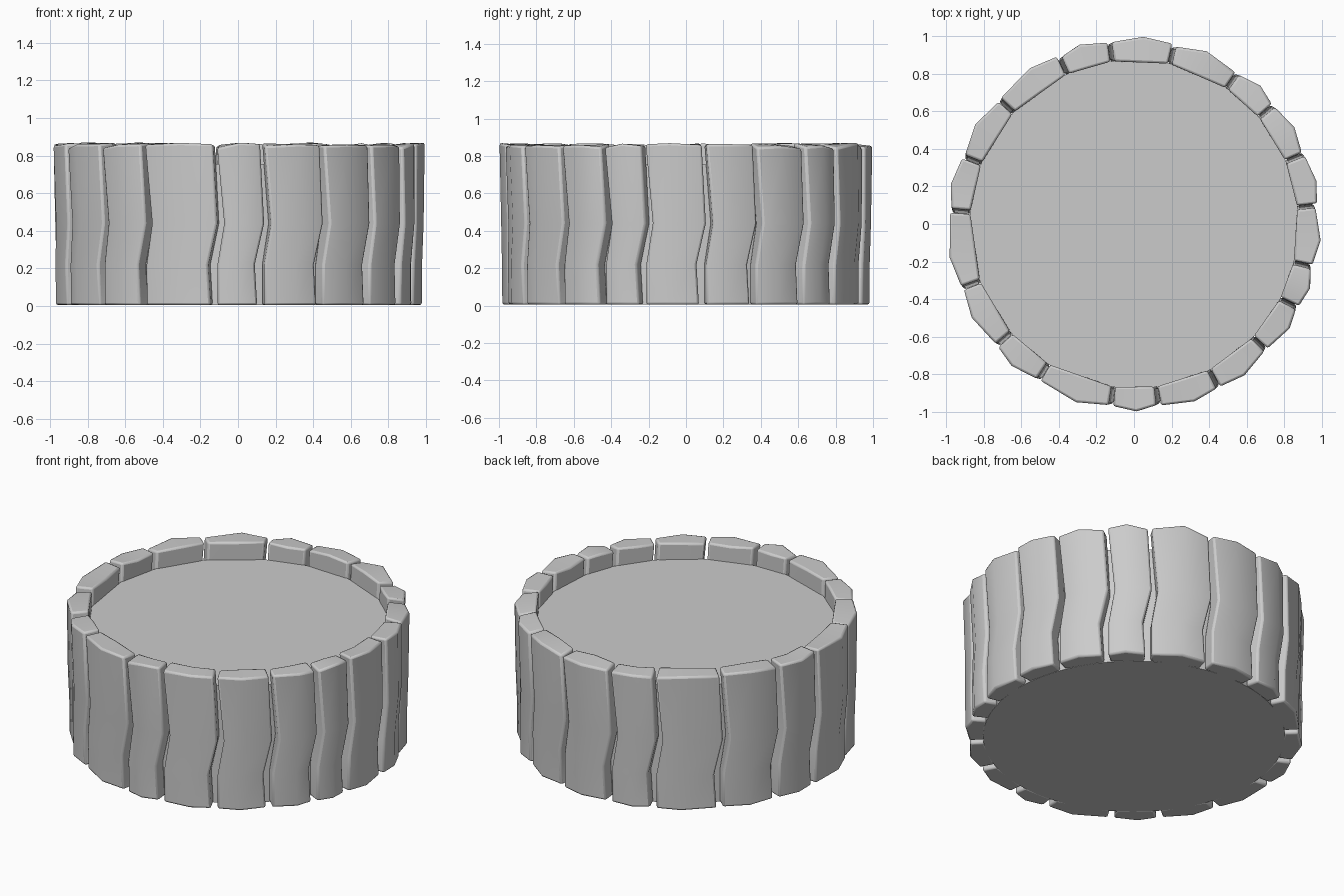
import bpy, bmesh, math, random

if "Cube" in bpy.data.objects:
    bpy.data.objects.remove(bpy.data.objects["Cube"])
random.seed(4)

# angles of the joints between neighbouring slabs (degrees, clockwise order reversed)
JOINTS = [-159.6, -138.5, -121.5, -97.3, -82.3, -62.8, -43.7, -27.2, -13.6, 5.7,
          22.3, 40.3, 55.5, 77.3, 97.6, 114, 137.2, 158.4, 175.8, 200.4]
# per level: height, twist of clockwise end, twist of other end, outer radius
LEVELS = [(0.005, 0.0, -0.8, 0.978), (0.22, 0.0, -1.6, 0.980),
          (0.44, 2.2, 1.4, 0.985), (0.865, 0.0, 0.0, 0.993)]


def finish(obj):
    bpy.ops.object.select_all(action='DESELECT')
    obj.select_set(True)
    bpy.context.view_layer.objects.active = obj
    bpy.ops.object.shade_smooth_by_angle(angle=math.radians(35))


def polar(r, deg, z):
    a = math.radians(deg)
    return (r * math.cos(a), r * math.sin(a), z)


def slab(name, a0, a1):
    bm = bmesh.new()
    rings = []
    peak = random.uniform(0.4, 0.6)
    ends = random.uniform(-0.024, -0.012), random.uniform(-0.024, -0.012)
    for i, (z, t0, t1, r) in enumerate(LEVELS):
        top = i == len(LEVELS) - 1
        s, e = a0 + t0, a1 + t1
        m, mi = s + (e - s) * peak, (s + e) / 2
        chord = 0.872 * math.cos(math.radians((e - s) / 2))
        pts = [(0.872, s), (r + ends[0], s), (r + 0.004, m),
               (r + ends[1], e), (0.872, e), (chord, mi)]
        ring = []
        for k, (rad, ang) in enumerate(pts):
            # uneven top edge, lower at the outer corners
            dz = 0
            if top:
                dz = random.uniform(-0.028, 0) if k in (1, 3) else random.uniform(-0.012, 0.006)
            ring.append(bm.verts.new(polar(rad, ang, z + dz)))
        rings.append(ring)
    for lo, hi in zip(rings, rings[1:]):
        for k in range(6):
            n = (k + 1) % 6
            bm.faces.new((lo[k], lo[n], hi[n], hi[k]))
    for ring in (rings[0], rings[-1]):
        bm.faces.new((ring[0], ring[1], ring[2], ring[5]))
        bm.faces.new((ring[5], ring[2], ring[3], ring[4]))
    bmesh.ops.recalc_face_normals(bm, faces=bm.faces)
    me = bpy.data.meshes.new(name)
    bm.to_mesh(me)
    bm.free()
    obj = bpy.data.objects.new(name, me)
    bpy.context.collection.objects.link(obj)
    finish(obj)
    bev = obj.modifiers.new("soft_edges", 'BEVEL')
    bev.width = 0.012
    bev.segments = 2
    bev.limit_method = 'ANGLE'
    bev.angle_limit = math.radians(40)


# ring of upright slabs
for i, (a, b) in enumerate(zip(JOINTS, JOINTS[1:])):
    slab(f"wall_slab_{i + 1:02d}", a + 0.7, b - 0.7)

# solid core, recessed below the rim
bpy.ops.mesh.primitive_cylinder_add(vertices=64, radius=0.875, depth=0.75, location=(0, 0, 0.38))
core = bpy.context.object
core.name = "core_disc"
finish(core)
